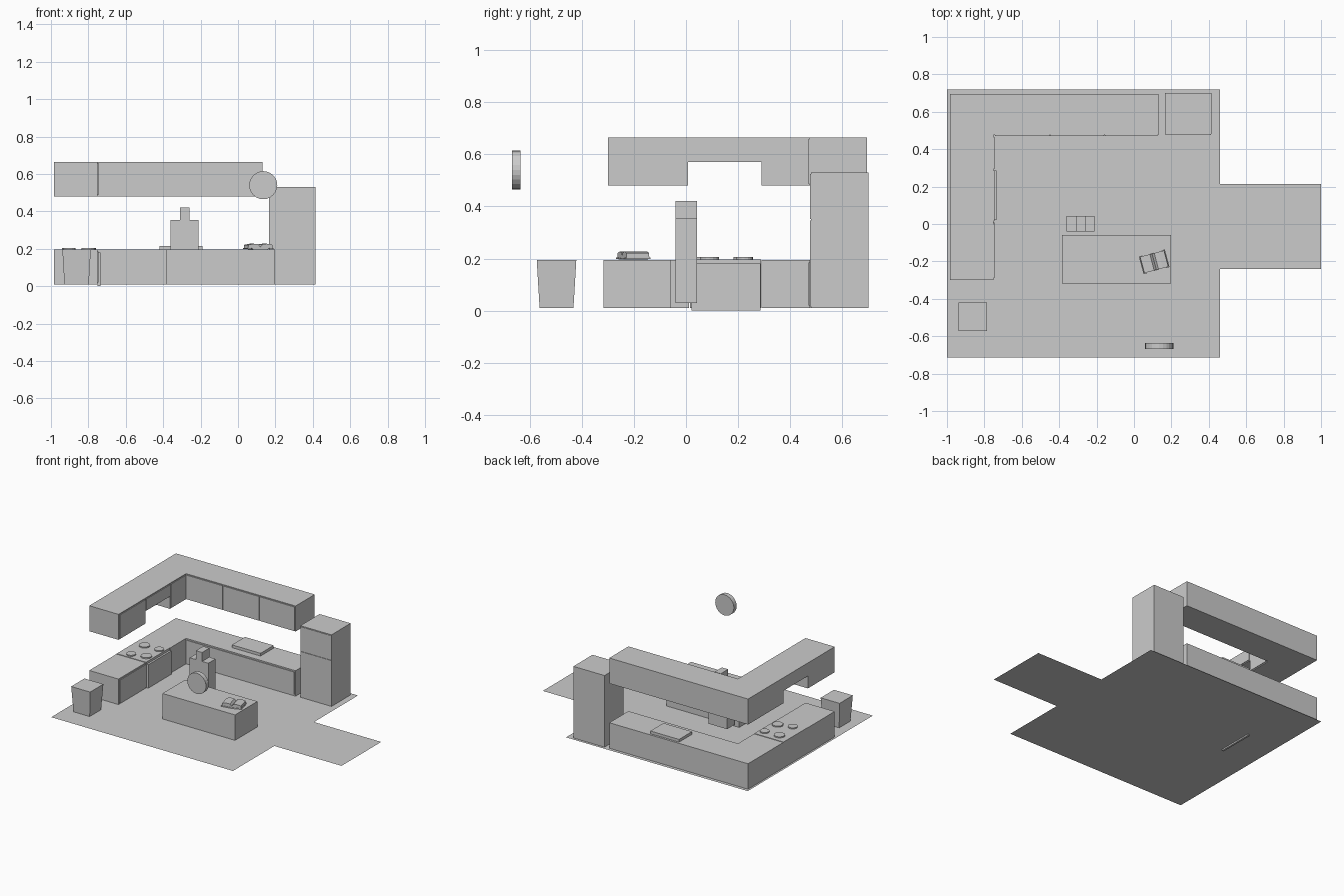
import bpy, bmesh, math
from mathutils import Matrix

if "Cube" in bpy.data.objects:
    bpy.data.objects.remove(bpy.data.objects["Cube"])


def finish(name, bm):
    bmesh.ops.recalc_face_normals(bm, faces=bm.faces)
    me = bpy.data.meshes.new(name)
    bm.to_mesh(me)
    bm.free()
    ob = bpy.data.objects.new(name, me)
    bpy.context.collection.objects.link(ob)
    return ob


def prism(name, pts, depth, origin=(0, 0, 0)):
    """Extrude a 3D outline along the vector depth."""
    bm = bmesh.new()
    face = bm.faces.new([bm.verts.new(p) for p in pts])
    ext = bmesh.ops.extrude_face_region(bm, geom=[face])
    vs = [g for g in ext["geom"] if isinstance(g, bmesh.types.BMVert)]
    bmesh.ops.translate(bm, verts=vs, vec=depth)
    ob = finish(name, bm)
    ob.location = origin
    return ob


def box(name, x0, x1, y0, y1, z0, z1):
    pts = [(x0, y0, z0), (x1, y0, z0), (x1, y1, z0), (x0, y1, z0)]
    return prism(name, pts, (0, 0, z1 - z0))


def disc(name, r, h, centre, sides, tilt=0.0):
    bm = bmesh.new()
    bmesh.ops.create_cone(bm, cap_ends=True, segments=sides, radius1=r, radius2=r,
                          depth=h, matrix=Matrix.Translation(centre) @ Matrix.Rotation(tilt, 4, 'X'))
    return finish(name, bm)


# Floor sheet with doorway strip
bm = bmesh.new()
outline = [(-1, -.715), (.46, -.715), (.46, -.24), (1, -.24),
           (1, .215), (.46, .215), (.46, .72), (-1, .72)]
bm.faces.new([bm.verts.new((x, y, .01)) for x, y in outline])
finish("floor", bm)

# Room layout lines shared by lower and upper cabinets
L, R, B, E = -.985, .13, .695, -.30
FX, FY = -.75, .475          # front planes of the side and back runs
S0, S1 = .015, .29           # stove bay

# Lower cabinets
corner = [(L, S1), (FX, S1), (FX, FY), (R, FY), (R, B), (L, B)]
prism("lower_corner_cabinet", [(x, y, .01) for x, y in corner], (0, 0, .185))
box("lower_end_cabinet", L, FX, E, S0 - .003, .01, .195)
box("lower_end_door", FX, FX + .005, E + .01, S0 - .008, .02, .185)
box("lower_back_door", FX + .01, R - .01, FY - .005, FY, .02, .185)

# Stove, oven door, burners
box("stove", L, FX, S0, S1 - .003, .01, .197)
box("oven_door", FX, -.736, .022, .286, 0, .18)
for i, (x, y, r) in enumerate([(-.90, .06, .032), (-.80, .09, .037),
                               (-.905, .22, .037), (-.79, .225, .032)]):
    disc(f"burner_{i + 1}", r, .008, (x, y, .201), 16)

# Upper cabinets: corner run, end run and short cabinet over the stove
prism("upper_corner_cabinet", [(x, y, .48) for x, y in corner], (0, 0, .185))
box("upper_end_cabinet", L, FX, E, .008, .48, .665)
box("upper_stove_cabinet", L, FX, .008, S1, .57, .665)
box("upper_end_door", FX, FX + .005, E + .01, .0, .487, .658)
box("upper_stove_door", FX, FX + .005, S0, S1 - .005, .576, .658)
box("upper_side_door", FX, FX + .005, S1 + .005, FY - .01, .487, .658)
for i, (a, b) in enumerate([(FX + .008, -.453), (-.447, -.160), (-.154, R - .005)]):
    box(f"upper_back_door_{i + 1}", a, b, FY - .005, FY, .487, .658)

# Sink tray on the back counter
box("sink_tray", -.42, -.19, .53, .68, .195, .215)

# Fridge with two doors
box("fridge_body", .165, .415, .48, .70, .01, .53)
box("fridge_lower_door", .168, .412, .476, .48, .015, .345)
box("fridge_upper_door", .168, .412, .476, .48, .351, .525)

# Island
box("island", -.385, .198, -.317, -.06, .01, .195)

# Stepped stool-back figure behind the island
stepped = [(-.36, .03), (-.21, .03), (-.21, .355), (-.26, .355),
           (-.26, .42), (-.31, .42), (-.31, .355), (-.36, .355)]
prism("stepped_chair", [(x, -.04, z) for x, z in stepped], (0, .083, 0))

# Bin, tapered towards the floor
bm = bmesh.new()
bmesh.ops.create_cube(bm, size=1)
for v in bm.verts:
    half = .076 if v.co.z > 0 else .065
    v.co = (-.863 + math.copysign(half, v.co.x), -.497 + math.copysign(half, v.co.y),
            .195 if v.co.z > 0 else .01)
finish("bin", bm)

# Open book: cover sheet and two humped page blocks
turn = math.radians(15)
spot = (.108, -.202, .195)
cover = [(-.072, .004), (-.012, .001), (.012, .001), (.072, .004),
         (.072, .009), (.012, .006), (-.012, .006), (-.072, .009)]
prism("book_cover", [(x, -.049, z) for x, z in cover], (0, .098, 0), spot).rotation_euler.z = turn
for side, s in (("left", -1), ("right", 1)):
    page = [(0, .006), (.012, .006), (.068, .009), (.066, .026), (.035, .032), (.012, .029), (0, .015)]
    prism(f"book_{side}_pages", [(s * x, -.045, z) for x, z in page],
          (0, .09, 0), spot).rotation_euler.z = turn

# Wall clock
disc("wall_clock", .075, .032, (.135, -.651, .54), 24, math.pi / 2)
